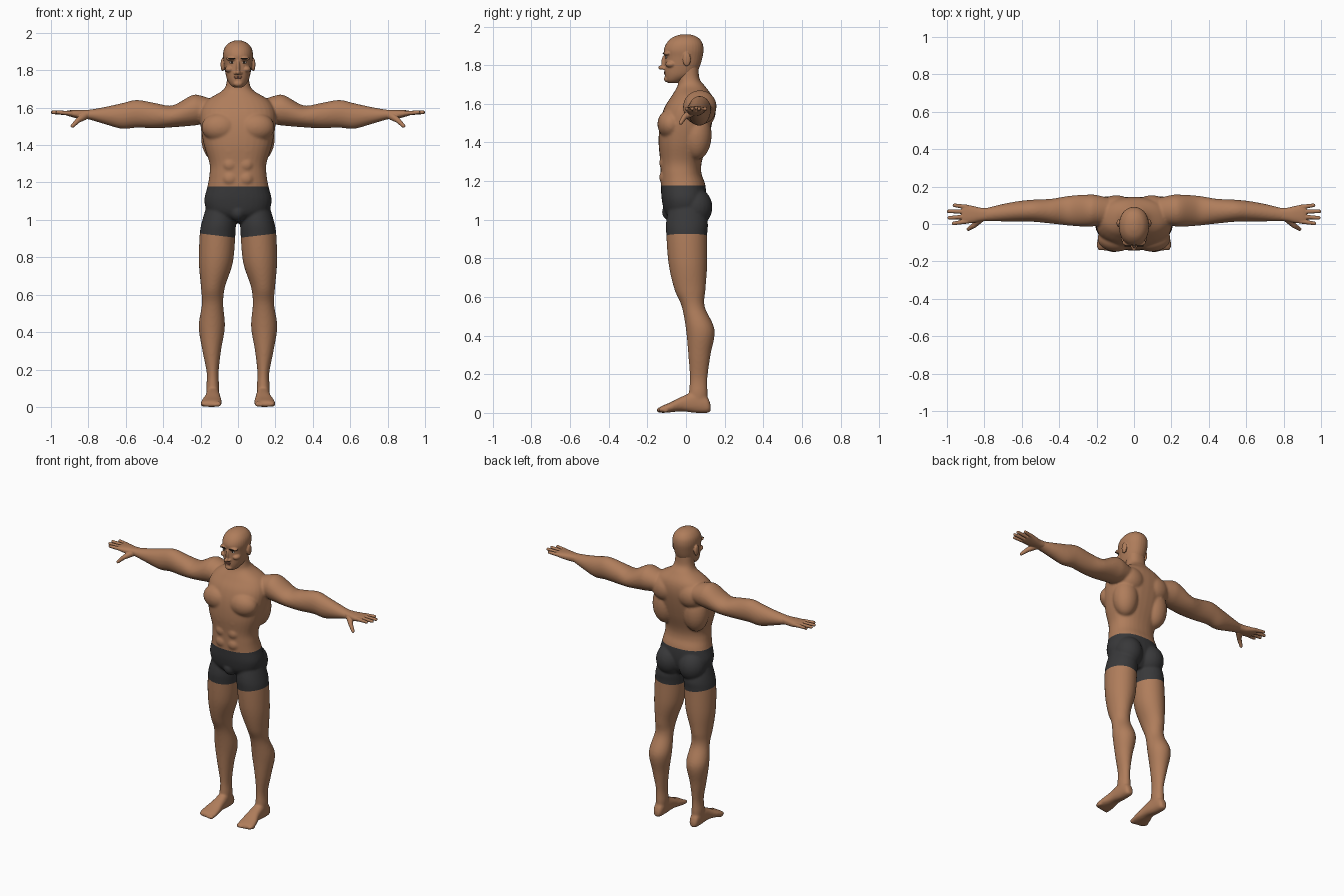
import bpy, bmesh
from math import cos, sin, tau, copysign
from mathutils import Vector, Matrix
from mathutils.bvhtree import BVHTree

if "Cube" in bpy.data.objects:
    bpy.data.objects.remove(bpy.data.objects["Cube"], do_unlink=True)


def material(name, red, green, blue):
    mat = bpy.data.materials.new(name)
    mat.use_nodes = True
    mat.diffuse_color = (red, green, blue, 1)
    mat.node_tree.nodes["Principled BSDF"].inputs["Base Color"].default_value = (red, green, blue, 1)
    return mat


skin = material("tan skin", .43, .205, .105)
cloth = material("charcoal cloth", .04, .04, .042)
lip_colour = material("lip brown", .27, .11, .07)
dark = material("dark hair", .02, .014, .01)
eye_white = material("eye white", .6, .55, .5)

# Order in which (along, across, depth) become x, y, z
AXES = {"x": (0, 1, 2), "y": (1, 0, 2), "z": (1, 2, 0)}


def spline(rows, steps=6):
    """Smooth the section table with a Catmull-Rom curve."""
    pts = [Vector(row) for row in rows]
    out = []
    for i in range(len(pts) - 1):
        b, c = pts[i], pts[i + 1]
        a, d = pts[max(i - 1, 0)], pts[min(i + 2, len(pts) - 1)]
        for k in range(steps):
            t = k / steps
            out.append(b + (c - a) * (t / 2) + (a * 2 - b * 5 + c * 4 - d) * (t * t / 2)
                       + (b * 3 - a - c * 3 + d) * (t ** 3 / 2))
    return out + [pts[-1]]


def loft(bm, axis, rows, side=1, power=2.0, sides=32):
    """Rows are: position along the axis, low and high of the two cross directions."""
    rings = []
    for along, u0, u1, v0, v1 in spline(rows):
        ring = []
        for k in range(sides):
            c, s = cos(tau * k / sides), sin(tau * k / sides)
            c = copysign(abs(c) ** (2 / power), c)
            s = copysign(abs(s) ** (2 / power), s)
            spot = (along, (u0 + u1) / 2 + c * (u1 - u0) / 2, (v0 + v1) / 2 + s * (v1 - v0) / 2)
            x, y, z = (spot[i] for i in AXES[axis])
            ring.append(bm.verts.new((x * side, y, z)))
        rings.append(ring)
    for low, high in zip(rings, rings[1:]):
        for k in range(sides):
            n = (k + 1) % sides
            bm.faces.new((low[k], low[n], high[n], high[k]))
    bm.faces.new(rings[0][::-1])
    bm.faces.new(rings[-1])


def blob(bm, centre, radii, side=1):
    x, y, z = centre
    place = Matrix.Translation((x * side, y, z)) @ Matrix.Diagonal((*radii, 1))
    bmesh.ops.create_uvsphere(bm, u_segments=24, v_segments=16, radius=1, matrix=place)


def digit(bm, start, end, thick, thin, side):
    """A tapered finger with a round tip."""
    a, b = (Vector((p[0] * side, p[1], p[2])) for p in (start, end))
    turn = (b - a).to_track_quat("Z", "Y").to_matrix().to_4x4()
    bmesh.ops.create_cone(bm, cap_ends=True, segments=16, radius1=thick, radius2=thin,
                          depth=(b - a).length, matrix=Matrix.Translation((a + b) / 2) @ turn)
    blob(bm, b, (thin, thin, thin))


def finish(name, bm, mat):
    bmesh.ops.recalc_face_normals(bm, faces=bm.faces)
    mesh = bpy.data.meshes.new(name)
    bm.to_mesh(mesh)
    bm.free()
    mesh.materials.append(mat)
    mesh.shade_smooth()
    obj = bpy.data.objects.new(name, mesh)
    bpy.context.collection.objects.link(obj)
    return obj


def fuse(name, bm, voxel, rounds):
    """Melt overlapping pieces into one smooth skin."""
    obj = finish(name, bm, skin)
    remesh = obj.modifiers.new("fuse", "REMESH")
    remesh.mode = "VOXEL"
    remesh.voxel_size = voxel
    relax = obj.modifiers.new("relax", "SMOOTH")
    relax.factor = .5
    relax.iterations = rounds
    bpy.context.view_layer.update()
    graph = bpy.context.evaluated_depsgraph_get()
    mesh = bpy.data.meshes.new_from_object(obj.evaluated_get(graph), depsgraph=graph)
    obj.modifiers.clear()
    obj.data = mesh
    mesh.materials.clear()
    mesh.materials.append(skin)
    mesh.shade_smooth()
    return obj


# Torso and neck
body = bmesh.new()
torso = [(.985, .05, -.05, .06), (1.03, .15, -.105, .09), (1.1, .18, -.125, .105), (1.18, .163, -.13, .1),
         (1.24, .153, -.131, .08), (1.3, .152, -.133, .082), (1.4, .182, -.142, .112), (1.5, .2, -.135, .135),
         (1.58, .2, -.112, .145), (1.64, .165, -.075, .135), (1.69, .085, -.045, .1), (1.73, .062, -.04, .07),
         (1.8, .058, -.04, .065)]
loft(body, "z", [(z, -w, w, front, back) for z, w, front, back in torso], power=2.3)
blob(body, (0, -.07, 1.04), (.045, .055, .05))

leg = [(1.1, .03, .16, -.08, .08), (.99, .013, .193, -.103, .112), (.92, .014, .205, -.102, .11),
       (.77, .028, .209, -.09, .11), (.64, .07, .198, -.06, .101), (.55, .079, .193, -.022, .097),
       (.43, .07, .21, 0, .148), (.3, .091, .19, .012, .127), (.18, .104, .167, .02, .111),
       (.1, .1, .17, .015, .112), (.04, .105, .165, .02, .11)]
foot = [(.128, .12, .15, .01, .04), (.11, .106, .165, 0, .08), (.05, .1, .17, 0, .11), (-.02, .094, .176, .008, .085),
        (-.08, .087, .195, .003, .055), (-.125, .088, .198, 0, .036), (-.14, .1, .19, .004, .025)]
arm = [(.1, .0, .13, 1.53, 1.63), (.2, -.01, .155, 1.51, 1.665), (.25, -.015, .157, 1.503, 1.665),
       (.35, -.008, .15, 1.495, 1.612), (.44, .002, .135, 1.49, 1.624), (.54, .012, .13, 1.493, 1.641),
       (.62, .013, .122, 1.487, 1.624), (.71, .014, .105, 1.511, 1.604), (.79, .015, .086, 1.535, 1.59),
       (.82, .018, .083, 1.54, 1.587)]
muscles = {
    "chest": ((.095, -.078, 1.495), (.1, .07, .078)),
    "lat": ((.115, .055, 1.44), (.082, .078, .13)),
    "shoulder_blade": ((.095, .08, 1.56), (.095, .074, .085)),
    "buttock": ((.085, .047, 1.065), (.088, .09, .1)),
}
for side in (1, -1):
    loft(body, "z", leg, side)
    loft(body, "y", foot, side, power=2.4)
    loft(body, "x", arm, side)
    for centre, radii in muscles.values():
        blob(body, centre, radii, side)
    for row in range(3):
        blob(body, (.042, -.102, 1.22 + row * .075), (.045, .037, .042), side)
    # Toes, the big one on the inner side
    for toe in range(5):
        size = .015 if toe == 0 else .011
        blob(body, (.104 + toe * .021, -.138 + toe * toe * .002, size), (size, .016, size), side)
body = fuse("body", body, .007, 6)

# Shorts: cut the waist and both hems, then colour the faces between them
WAIST, HEM, SLOPE = 1.178, .903, .12
bm = bmesh.new()
bm.from_mesh(body.data)


def cut(keep, point, normal):
    faces = [f for f in bm.faces if keep(f.calc_center_median())]
    geom = {g for f in faces for g in (f, *f.edges, *f.verts)}
    bmesh.ops.bisect_plane(bm, geom=list(geom), plane_co=point, plane_no=normal, dist=.0001)


cut(lambda c: 1.1 < c.z < 1.25, (0, 0, WAIST), (0, 0, 1))
for side in (1, -1):
    cut(lambda c: c.x * side > 0 and .8 < c.z < 1, (0, 0, HEM), (-SLOPE * side, 0, 1))
for face in bm.faces:
    c = face.calc_center_median()
    face.material_index = int(HEM + SLOPE * abs(c.x) < c.z < WAIST)
bm.to_mesh(body.data)
bm.free()
body.data.materials.append(cloth)
body.data.shade_smooth()

# Head with jaw, nose, brows, cheeks and ears
head = bmesh.new()
skull = [(1.708, .022, -.092, -.04), (1.722, .04, -.104, -.01), (1.75, .058, -.11, .045), (1.79, .068, -.111, .07),
         (1.84, .075, -.11, .085), (1.88, .08, -.114, .091), (1.915, .074, -.1, .085), (1.942, .054, -.073, .064),
         (1.956, .027, -.04, .034), (1.96, .008, -.015, .012)]
loft(head, "z", [(z, -w, w, front, back) for z, w, front, back in skull], power=2.15)
blob(head, (0, -.108, 1.815), (.011, .02, .04))
blob(head, (0, -.126, 1.788), (.013, .018, .012))
blob(head, (0, -.1, 1.728), (.024, .014, .016))
for side in (1, -1):
    blob(head, (.014, -.114, 1.784), (.009, .012, .008), side)
    blob(head, (.032, -.097, 1.861), (.032, .021, .011), side)
    blob(head, (.045, -.077, 1.805), (.024, .03, .018), side)
    blob(head, (.082, .004, 1.83), (.011, .021, .036), side)
head = fuse("head", head, .004, 3)

# Face details set onto the surface of the head
bm = bmesh.new()
bm.from_mesh(head.data)
surface = BVHTree.FromBMesh(bm)
bm.free()


def feature(name, mat, x, z, radii, lift=0):
    hit = surface.ray_cast(Vector((x, -1, z)), Vector((0, 1, 0)))[0]
    detail = bmesh.new()
    blob(detail, (x, hit.y - lift, z), radii)
    finish(name, detail, mat)


for side, label in ((1, "left"), (-1, "right")):
    feature(label + "_eyebrow", dark, .034 * side, .0 + 1.862, (.021, .004, .004))
    feature(label + "_eye", eye_white, .032 * side, 1.842, (.013, .004, .006))
    feature(label + "_iris", dark, .032 * side, 1.842, (.006, .003, .006), .002)
feature("upper_lip", lip_colour, 0, 1.764, (.022, .004, .004))
feature("lower_lip", lip_colour, 0, 1.756, (.018, .005, .004))

# Hands: palm, four fingers and thumb
palm = [(.77, .02, .085, 1.54, 1.59), (.82, .014, .087, 1.538, 1.588), (.86, .006, .096, 1.543, 1.588),
        (.9, .003, .103, 1.553, 1.586), (.92, .008, .1, 1.56, 1.582)]
fingers = [(.015, .003, .965), (.04, .033, .988), (.066, .068, .991), (.09, .1, .96)]
for side, label in ((1, "left"), (-1, "right")):
    hand = bmesh.new()
    loft(hand, "x", palm, side, power=2.4)
    for root, tip, reach in fingers:
        digit(hand, (.89, root, 1.57), (reach, tip, 1.575), .013, .0095, side)
    digit(hand, (.82, .03, 1.556), (.855, -.008, 1.532), .022, .014, side)
    digit(hand, (.855, -.008, 1.532), (.885, -.027, 1.502), .014, .01, side)
    fuse(label + "_hand", hand, .003, 2)
